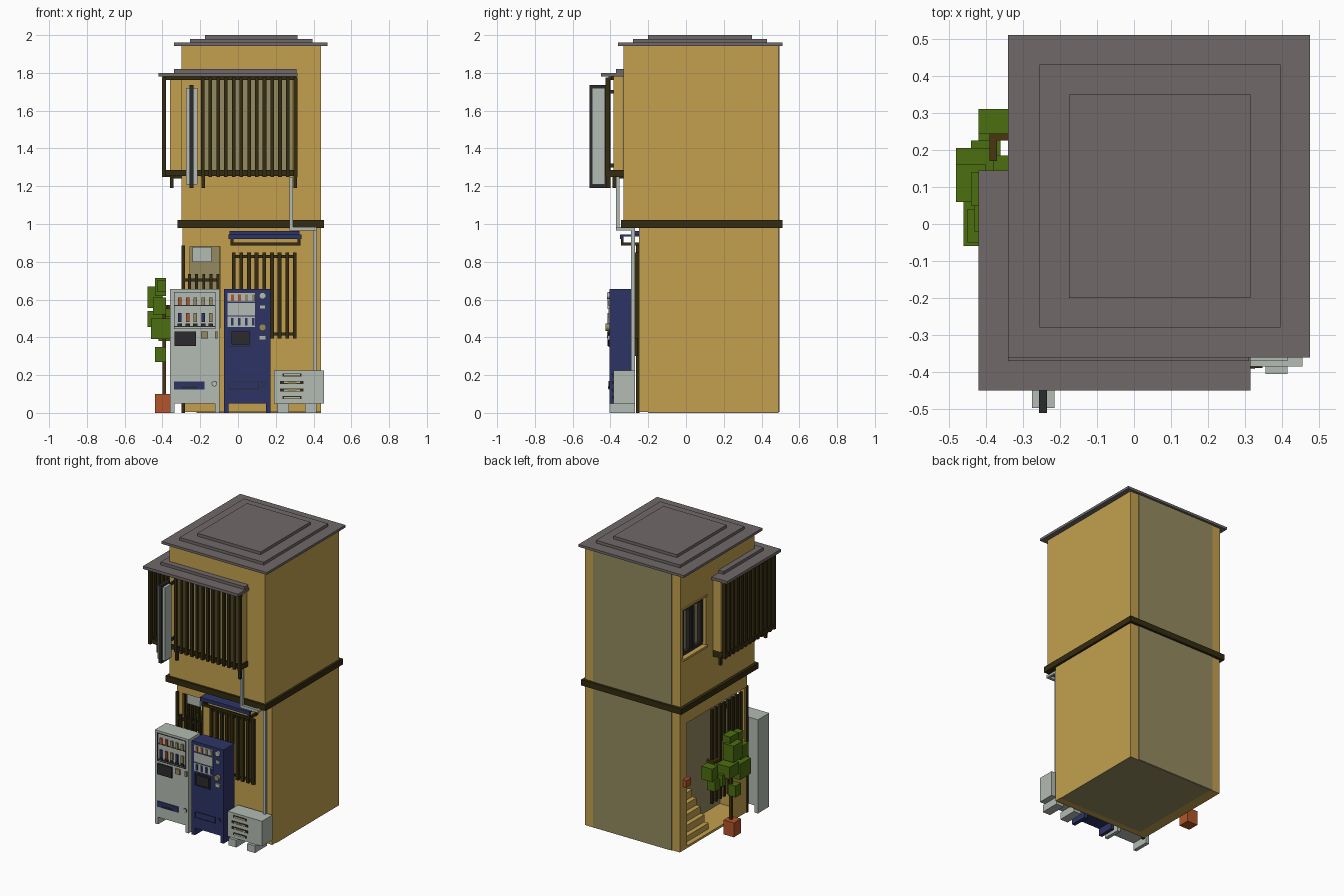
import bpy, bmesh, math
from mathutils import Matrix, Vector

cube = bpy.data.objects.get("Cube")
if cube:
    bpy.data.objects.remove(cube, do_unlink=True)


def material(name, hexcode):
    rgb = [int(hexcode[i:i + 2], 16) / 255 for i in (0, 2, 4)]
    lin = [c / 12.92 if c <= 0.04045 else ((c + 0.055) / 1.055) ** 2.4 for c in rgb] + [1.0]
    m = bpy.data.materials.new(name)
    m.use_nodes = True
    m.diffuse_color = lin
    m.node_tree.nodes["Principled BSDF"].inputs["Base Color"].default_value = lin
    return m


TAN = material("tan plaster", "C3A04E")
KHAKI = material("dull khaki", "948A60")
ROOF = material("grey roof", "706968")
WOOD = material("dark wood", "332B10")
LIGHT = material("pale grey", "B3BBB3")
BLUE = material("navy blue", "2D3466")
GREEN = material("leaf green", "4B6E10")
ORANGE = material("terracotta", "B3552A")
BLACK = material("charcoal", "2B2B2D")
BARK = material("brown bark", "4A3510")


def boxes(name, mat, *specs):
    """One object from boxes given as (x0, x1, y0, y1, z0, z1)."""
    bm = bmesh.new()
    for x0, x1, y0, y1, z0, z1 in specs:
        mtx = Matrix.Translation(((x0 + x1) / 2, (y0 + y1) / 2, (z0 + z1) / 2)) \
            @ Matrix.Diagonal((x1 - x0, y1 - y0, z1 - z0, 1))
        bmesh.ops.create_cube(bm, size=1, matrix=mtx)
    me = bpy.data.meshes.new(name)
    bm.to_mesh(me)
    bm.free()
    me.materials.append(mat)
    ob = bpy.data.objects.new(name, me)
    bpy.context.collection.objects.link(ob)
    return ob


def disc(name, mat, x, z, r, y0, y1):
    """Short cylinder facing the front."""
    bm = bmesh.new()
    bmesh.ops.create_cone(bm, cap_ends=True, segments=16, radius1=r, radius2=r, depth=y1 - y0,
                          matrix=Matrix.Translation((x, (y0 + y1) / 2, z)) @ Matrix.Rotation(math.pi / 2, 4, 'X'))
    me = bpy.data.meshes.new(name)
    bm.to_mesh(me)
    bm.free()
    me.materials.append(mat)
    bpy.context.collection.objects.link(bpy.data.objects.new(name, me))


def cut(target, spec):
    """Cut a box-shaped opening out of a part."""
    cutter = boxes("opening_cutter", TAN, spec)
    cutter.hide_render = True
    mod = target.modifiers.new("opening", 'BOOLEAN')
    mod.operation, mod.solver, mod.object = 'DIFFERENCE', 'EXACT', cutter
    bpy.context.view_layer.objects.active = target
    bpy.ops.object.modifier_apply(modifier=mod.name)
    bpy.data.objects.remove(cutter, do_unlink=True)


# Building storeys with entrance alcove and side window
lower = boxes("lower_storey", TAN, (-.295, .44, -.25, .49, .004, 1))
cut(lower, (-.4, -.095, -.3, .41, .02, .88))
upper = boxes("upper_storey", TAN, (-.30, .44, -.33, .49, 1, 1.945))
cut(upper, (-.4, -.25, .21, .46, 1.35, 1.69))
boxes("floor_band", WOOD, (-.32, .455, -.345, .51, .98, 1.02))
boxes("roof", ROOF, (-.34, .475, -.36, .51, 1.943, 1.96),
      (-.255, .395, -.28, .43, 1.96, 1.98), (-.175, .315, -.20, .35, 1.98, 2.0))
boxes("back_panels", KHAKI, (-.235, .375, .49, .494, .004, .98), (-.235, .375, .49, .494, 1.02, 1.943))
boxes("underside_panel", KHAKI, (-.22, .44, -.20, .49, 0, .004))

# Entrance alcove: lining, low walls, stairs, railing slats
boxes("alcove_lining", KHAKI, (-.28, -.1, .403, .409, .02, .88), (-.101, -.096, -.24, .40, .02, .88))
boxes("alcove_low_walls", TAN, (-.295, -.095, -.25, -.23, .004, .45),
      (-.295, -.275, -.23, -.08, .004, .3), (-.29, -.255, -.25, -.23, .45, .88))
boxes("stairs", TAN, *[(-.26 + .032 * i, -.1, .12, .40, .02, .06 + .05 * i) for i in range(5)])
boxes("entrance_post", WOOD, (-.298, -.28, -.265, -.247, 0, .885))
boxes("front_fence", WOOD, (-.28, -.1, -.262, -.252, .695, .712),
      *[(-.265 + .038 * i, -.25 + .038 * i, -.272, -.256, .3, .735) for i in range(5)])
boxes("side_screen", WOOD, *[(-.29, -.275, -.21 + .045 * i, -.19 + .045 * i, .2, .86) for i in range(8)])
boxes("alcove_lamp", LIGHT, (-.24, -.14, -.22, -.10, .80, .879))
boxes("letter_box", ORANGE, (-.32, -.295, .40, .455, .45, .50))

# Side window
boxes("window_pane", KHAKI, (-.258, -.25, .21, .46, 1.35, 1.69))
boxes("window_frame", BLACK, *[(-.285, -.258, y, y + .022, 1.37, 1.67) for y in (.22, .315, .345, .43)],
      (-.283, -.26, .22, .45, 1.355, 1.375), (-.283, -.26, .22, .45, 1.665, 1.685))
boxes("window_sill", TAN, (-.312, -.28, .20, .47, 1.335, 1.35), (-.308, -.29, .20, .47, 1.69, 1.70))

# Upper screened balcony wrapping the front left corner
boxes("balcony_roof", ROOF, (-.42, .315, -.45, -.33, 1.78, 1.80), (-.42, -.30, -.33, .145, 1.78, 1.80),
      (-.34, .31, -.37, -.33, 1.80, 1.82), (-.34, -.30, -.33, .07, 1.80, 1.82))
boxes("balcony_glazing", KHAKI, (-.20, .30, -.337, -.33, 1.26, 1.78))
boxes("balcony_end_walls", TAN, (.285, .30, -.385, -.33, 1.285, 1.78), (-.36, -.30, .10, .13, 1.285, 1.78))
boxes("balcony_rails", WOOD, (-.40, .31, -.41, -.395, 1.255, 1.285), (-.40, .31, -.41, -.395, 1.763, 1.78),
      (-.40, -.385, -.41, .13, 1.255, 1.285), (-.40, -.385, -.41, .13, 1.763, 1.78),
      (-.40, -.30, .115, .13, 1.25, 1.285), (.295, .31, -.41, -.33, 1.25, 1.285))
boxes("balcony_front_slats", WOOD, *[(-.197 + .041 * i, -.178 + .041 * i, -.425, -.405, 1.25, 1.775) for i in range(13)])
boxes("balcony_side_slats", WOOD, *[(-.402, -.382, -.42 + .045 * i, -.40 + .045 * i, 1.25, 1.775) for i in range(13)])
boxes("balcony_feet", WOOD, *[(x - .009, x + .009, y, y + .02, 1.19, 1.27)
                             for x, y in ((-.35, -.39), (-.185, -.42), (.303, -.42), (-.35, .11))],
      (-.36, -.30, .11, .13, 1.24, 1.26), (-.36, -.34, -.39, -.33, 1.24, 1.26))

# Hanging blank sign
boxes("sign_frame", BLACK, (-.256, -.235, -.51, -.415, 1.19, 1.735))
boxes("sign_panel", LIGHT, (-.275, -.215, -.497, -.43, 1.21, 1.72))
boxes("sign_brackets", WOOD, (-.25, -.24, -.42, -.33, 1.69, 1.71), (-.25, -.24, -.42, -.33, 1.30, 1.32))

# Lower front slats and blue canopy
boxes("lower_slats", WOOD, *[(-.033 + .0405 * i, -.013 + .0405 * i, -.27, -.25, .395, .85) for i in range(9)])
boxes("lower_slat_rails", WOOD, (-.03, .31, -.258, -.25, .82, .835), (-.03, .31, -.258, -.25, .41, .425))
boxes("canopy", BLUE, (-.05, .335, -.35, -.25, .935, .945), (-.05, .335, -.35, -.335, .92, .945),
      (-.045, .325, -.27, -.25, .945, .962))
boxes("canopy_frame", WOOD, (-.04, .33, -.345, -.332, .885, .902), *[
    s for x in (-.04, .315) for s in ((x, x + .015, -.345, -.25, .885, .902), (x, x + .015, -.345, -.332, .90, .935))])

# Downpipe
boxes("downpipe", LIGHT, (.273, .291, -.37, -.352, .965, 1.25), (.273, .415, -.37, -.352, .965, .985),
      (.398, .415, -.37, -.27, .965, .985), (.398, .415, -.29, -.27, .2, .985))

# Vending machines
F = -.405
boxes("pale_machine", LIGHT, (-.36, -.098, F, -.28, .05, .655),
      *[(x, x + .025, F, -.28, 0, .05) for x in (-.36, -.123)])
boxes("blue_machine", BLUE, (-.075, .172, F, -.285, .05, .655),
      *[(x, x + .025, F, -.285, 0, .05) for x in (-.075, .147)])


def outline(name, mat, x0, x1, z0, z1, t=.004):
    """Thin raised rectangular border on a machine front."""
    boxes(name, mat, (x0, x1, F - .004, F, z0, z0 + t), (x0, x1, F - .004, F, z1 - t, z1),
          (x0, x0 + t, F - .004, F, z0, z1), (x1 - t, x1, F - .004, F, z0, z1))


def plate(x0, x1, z0, z1, d=.005):
    return (x0, x1, F - d, F, z0, z1)


outline("pale_machine_window", BLACK, -.34, -.118, .445, .64, .003)
boxes("pale_machine_shelves", BLACK, plate(-.335, -.123, .565, .57), plate(-.335, -.123, .455, .46))
boxes("blue_machine_window", LIGHT, plate(-.055, .09, .455, .635))
boxes("blue_machine_shelves", BLUE, plate(-.055, .09, .582, .59, .007), plate(-.055, .09, .51, .516, .007))

# Drinks, coloured in a repeating order
cans = {m.name: [] for m in (ORANGE, KHAKI, BLUE, BLACK)}
upper_row = (ORANGE, ORANGE, KHAKI, KHAKI, KHAKI)
lower_row = (BLUE, ORANGE, KHAKI, BLUE, KHAKI)
for i in range(5):
    x = -.308 + .041 * i
    cans[upper_row[i].name].append((x - .009, x + .009, F - .01, F, .572, .612))
    cans[lower_row[i].name].append((x - .009, x + .009, F - .01, F, .48, .53))
    cans[BLACK.name].append((x - .012, x + .012, F - .008, F, .458, .474))
    if i < 4:
        x = -.03 + .037 * i
        cans[upper_row[i].name].append((x - .008, x + .008, F - .01, F, .592, .627))
        cans[BLUE.name].append((x - .007, x + .007, F - .01, F, .462, .502))
for key, specs in cans.items():
    boxes("drinks_" + key.replace(" ", "_"), bpy.data.materials[key], *specs)

boxes("display_panels", BLACK, plate(-.335, -.222, .355, .43, .01), plate(-.035, .06, .362, .43, .008))
outline("blue_panel_border", BLACK, -.05, .07, .35, .44, .003)
boxes("pale_machine_buttons", KHAKI, plate(-.197, -.16, .395, .43, .012), plate(-.122, -.108, .395, .43, .012))
boxes("pale_machine_tray", BLUE, plate(-.338, -.178, .125, .165))
boxes("tray_slot", BLACK, plate(-.30, -.215, .128, .14, .008))
outline("blue_machine_tray", BLACK, -.05, .11, .125, .168, .003)
disc("pale_lock_rim", BLACK, -.125, .155, .015, F - .003, F)
disc("pale_lock", LIGHT, -.125, .155, .012, F - .006, F)
disc("blue_lock_rim", BLACK, .137, .155, .015, F - .003, F)
disc("blue_lock", BLUE, .137, .155, .012, F - .006, F)
disc("coin_dial", KHAKI, .13, .453, .019, F - .02, F)
disc("blue_top_dial", LIGHT, .13, .62, .018, F - .012, F)
boxes("blue_machine_buttons", LIGHT, plate(.115, .145, .55, .57, .01), plate(.112, .148, .385, .41, .01))

# Outdoor cooling unit
boxes("cooling_unit", LIGHT, (.19, .455, -.385, -.27, .05, .225),
      (.21, .27, -.405, -.27, 0, .05), (.355, .415, -.405, -.27, 0, .05))
rows = [.073 + .04 * i for i in range(4)]
boxes("cooling_slots", WOOD, *[(.235 - .012 * (i % 3 > 0), .335 + .012 * (i % 3 > 0), -.389, -.385, z, z + .016)
                              for i, z in enumerate(rows)])
boxes("cooling_slot_bars", LIGHT, *[(.243, .327, -.392, -.385, z + .004, z + .012) for z in rows])
boxes("cooling_slot_centre", KHAKI, *[(.262, .31, -.394, -.385, z + .003, z + .013) for z in rows[1:3]])

# Potted tree
boxes("planter", ORANGE, (-.44, -.36, .02, .10, 0, .10))
boxes("trunk", BARK, (-.40, -.38, .05, .07, .10, .58), (-.44, -.38, .03, .06, .42, .44),
      (-.46, -.38, .165, .185, .50, .52), (-.40, -.38, .06, .18, .50, .52), (-.38, -.33, .225, .245, .55, .57),
      (-.39, -.37, .17, .245, .55, .57))
boxes("foliage", GREEN, (-.44, -.38, .05, .14, .62, .715), (-.48, -.40, .06, .16, .555, .67),
      (-.48, -.38, .10, .205, .455, .54), (-.46, -.36, -.06, .06, .39, .50), (-.44, -.38, .02, .08, .27, .35),
      (-.42, -.335, .245, .31, .46, .55), (-.44, -.36, .185, .225, .40, .48), (-.42, -.34, .145, .185, .42, .51),
      (-.45, -.38, -.05, .04, .52, .61), (-.42, -.36, .22, .28, .38, .45), (-.43, -.38, -.02, .05, .64, .70))
